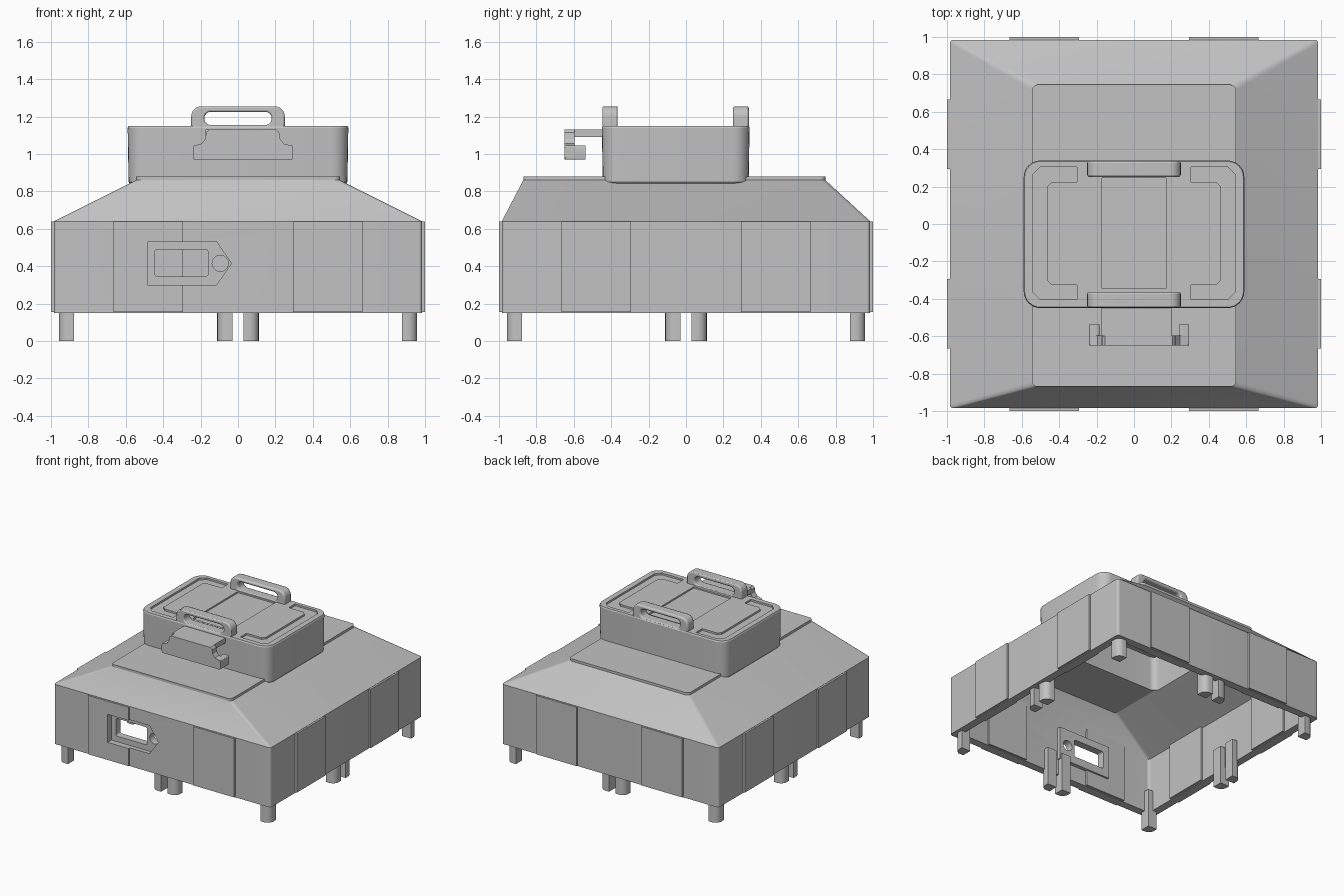
import bpy, bmesh, math

cube = bpy.data.objects.get("Cube")
if cube:
    bpy.data.objects.remove(cube, do_unlink=True)

grey = bpy.data.materials.new("plain grey")
grey.use_nodes = True
COLOUR = (0.54, 0.54, 0.54, 1)
grey.diffuse_color = COLOUR
grey.node_tree.nodes["Principled BSDF"].inputs["Base Color"].default_value = COLOUR


def loft(name, rings):
    """Skin a stack of equal rings and cap both ends."""
    bm = bmesh.new()
    loops = [[bm.verts.new(p) for p in ring] for ring in rings]
    n = len(loops[0])
    for a, b in zip(loops, loops[1:]):
        for i in range(n):
            j = (i + 1) % n
            bm.faces.new((a[i], a[j], b[j], b[i]))
    bm.faces.new(loops[0])
    bm.faces.new(loops[-1])
    bmesh.ops.recalc_face_normals(bm, faces=bm.faces)
    mesh = bpy.data.meshes.new(name)
    bm.to_mesh(mesh)
    bm.free()
    mesh.materials.append(grey)
    ob = bpy.data.objects.new(name, mesh)
    bpy.context.scene.collection.objects.link(ob)
    return ob


def prism(name, pts, lo, hi, axis="z"):
    """Extrude a flat outline along z (x, y outline) or y (x, z outline)."""
    if axis == "z":
        return loft(name, [[(x, y, h) for x, y in pts] for h in (lo, hi)])
    return loft(name, [[(x, h, z) for x, z in pts] for h in (lo, hi)])


def rounded(x0, x1, y0, y1, radii, steps=6):
    """Rectangle outline with rounded corners, radii from lower left."""
    if not isinstance(radii, tuple):
        radii = (radii,) * 4
    pts = []
    corners = ((x0, y0, 1, 1), (x1, y0, -1, 1), (x1, y1, -1, -1), (x0, y1, 1, -1))
    for k, (x, y, sx, sy) in enumerate(corners):
        r = radii[k]
        if r == 0:
            pts.append((x, y))
            continue
        for i in range(steps + 1):
            a = math.pi + (k + i / steps) * math.pi / 2
            pts.append((x + sx * r + r * math.cos(a), y + sy * r + r * math.sin(a)))
    return pts


def block(name, x0, x1, y0, y1, z0, z1):
    return prism(name, rounded(x0, x1, y0, y1, 0), z0, z1)


def layers(name, specs):
    """Loft rounded rectangles given as (z, x0, x1, y0, y1, radius)."""
    return loft(name, [[(x, y, z) for x, y in rounded(*s)] for z, *s in specs])


def cut(ob, cutters):
    """Subtract each cutter and bake the result."""
    for c in cutters:
        c.hide_render = True
        mod = ob.modifiers.new("cut", "BOOLEAN")
        mod.operation, mod.solver, mod.object = "DIFFERENCE", "EXACT", c
    bpy.context.view_layer.update()
    graph = bpy.context.evaluated_depsgraph_get()
    mesh = bpy.data.meshes.new_from_object(ob.evaluated_get(graph))
    ob.modifiers.clear()
    ob.data = mesh


# Hollow main housing with a tapered roof
housing = layers("housing", [
    (0.15, -0.985, 0.985, -0.985, 0.985, 0.02),
    (0.64, -0.985, 0.985, -0.985, 0.985, 0.02),
    (0.86, -0.545, 0.545, -0.87, 0.745, 0.03),
    (0.88, -0.545, 0.545, -0.87, 0.745, 0.03)])
cavity = layers("cavity_cutter", [
    (0.05, -0.92, 0.92, -0.92, 0.92, 0.02),
    (0.61, -0.92, 0.92, -0.92, 0.92, 0.02),
    (0.825, -0.52, 0.52, -0.83, 0.7, 0.02)])
pocket = prism("pocket_cutter", rounded(-0.53, 0.53, -0.39, 0.28, 0.05), 0.7, 1.11)

# Front socket: arrow-shaped recess, slot and round hole
arrow = [(-0.485, 0.30), (-0.115, 0.30), (-0.035, 0.415), (-0.115, 0.53), (-0.485, 0.53)]
recess = prism("recess_cutter", arrow, -1.1, -0.95, "y")
slot = prism("slot_cutter", rounded(-0.445, -0.16, 0.345, 0.49, 0.015), -1.1, -0.8, "y")
hole = prism("hole_cutter", rounded(-0.138, -0.052, 0.372, 0.458, 0.043), -1.1, -0.8, "y")
socket_cutters = [recess, slot, hole]
socket_back = prism("socket_back", rounded(-0.5, -0.02, 0.28, 0.55, 0), -0.94, -0.89, "y")
cut(housing, [cavity, pocket] + socket_cutters)
cut(socket_back, socket_cutters)

# Wall panels, two per side, standing proud inside and outside
for s in (-1, 1):
    for t in (-1, 1):
        a, b = sorted((t * 0.295, t * 0.665))
        lo, hi = sorted((s * 0.905, s))
        end_panel = block("end_panel", a, b, lo, hi, 0.155, 0.638)
        if s < 0 and t < 0:
            cut(end_panel, socket_cutters)
        block("side_panel", lo, hi, a, b, 0.155, 0.638)

# Legs with one rounded edge: four corners and a pair mid-way on each side
spots = [(sx * 0.917, sy * 0.917) for sx in (-1, 1) for sy in (-1, 1)]
for s in (-1, 1):
    for t in (-1, 1):
        spots += [(t * 0.07, s * 0.917), (s * 0.917, t * 0.07)]
for x, y in spots:
    edge = [0, 0, 0, 0]
    edge[{(True, True): 0, (False, True): 1, (False, False): 2, (True, False): 3}[x < 0, y < 0]] = 0.05
    prism("leg", rounded(x - 0.041, x + 0.041, y - 0.041, y + 0.041, tuple(edge)), 0, 0.32)

# Upper box with softened edges
box = layers("upper_box", [
    (0.83, -0.57, 0.57, -0.43, 0.32, 0.07),
    (0.85, -0.585, 0.585, -0.445, 0.335, 0.085),
    (1.14, -0.59, 0.59, -0.45, 0.34, 0.09),
    (1.15, -0.585, 0.585, -0.445, 0.335, 0.085)])


# Lid grooves: a bracket on each side and a sunken centre plate
def bracket(s):
    outer = [(s * 0.305, 0.305), (s * 0.50, 0.305), (s * 0.54, 0.265),
             (s * 0.54, -0.365), (s * 0.50, -0.405), (s * 0.305, -0.405)]
    inner = [(s * 0.305, -0.325), (s * 0.44, -0.325), (s * 0.465, -0.30),
             (s * 0.465, 0.20), (s * 0.44, 0.225), (s * 0.305, 0.225)]
    return prism("bracket_cutter", outer + inner, 1.135, 1.2)


plate = block("plate_cutter", -0.17, 0.17, -0.345, 0.245, 1.138, 1.2)
lid_cutters = [bracket(-1), bracket(1), plate]
cut(box, [pocket] + lid_cutters)

# Carry handles at front and back of the lid
grip_hole = prism("grip_cutter", rounded(-0.18, 0.18, 1.155, 1.225, 0.034), -1, 1, "y")
for name, y0, y1 in (("front_handle", -0.447, -0.365), ("back_handle", 0.25, 0.337)):
    outline = rounded(-0.25, 0.25, 1.12, 1.255, (0, 0, 0.055, 0.055))
    handle = prism(name, outline, y0, y1, "y")
    cut(handle, [grip_hole])
    bevel = handle.modifiers.new("soft edges", "BEVEL")
    bevel.width, bevel.segments = 0.012, 2
    bevel.limit_method, bevel.angle_limit = "ANGLE", math.radians(60)

# Front hook: arm, flared face plate and two returning lips
block("hook_arm", -0.175, 0.2, -0.6, -0.44, 1.09, 1.13)
face = [(-0.24, 0.98), (-0.23, 0.97), (0.285, 0.97), (0.295, 0.98), (0.295, 1.035),
        (0.285, 1.045), (0.245, 1.055), (0.225, 1.08), (0.22, 1.115), (0.205, 1.13),
        (-0.155, 1.13), (-0.17, 1.115), (-0.175, 1.08), (-0.195, 1.055), (-0.23, 1.045), (-0.24, 1.035)]
prism("hook_face", face, -0.65, -0.595, "y")
for x0, x1 in ((-0.24, -0.185), (0.24, 0.295)):
    prism("hook_lip", rounded(x0, x1, 0.97, 1.045, 0.008, 3), -0.645, -0.537, "y")

# Drop the cutters and smooth the rounded surfaces
for ob in [cavity, pocket, grip_hole] + socket_cutters + lid_cutters:
    bpy.data.objects.remove(ob, do_unlink=True)
for ob in bpy.context.scene.objects:
    chosen = ob.type == "MESH"
    ob.select_set(chosen)
    if chosen:
        bpy.context.view_layer.objects.active = ob
bpy.ops.object.shade_smooth_by_angle(angle=math.radians(25))
